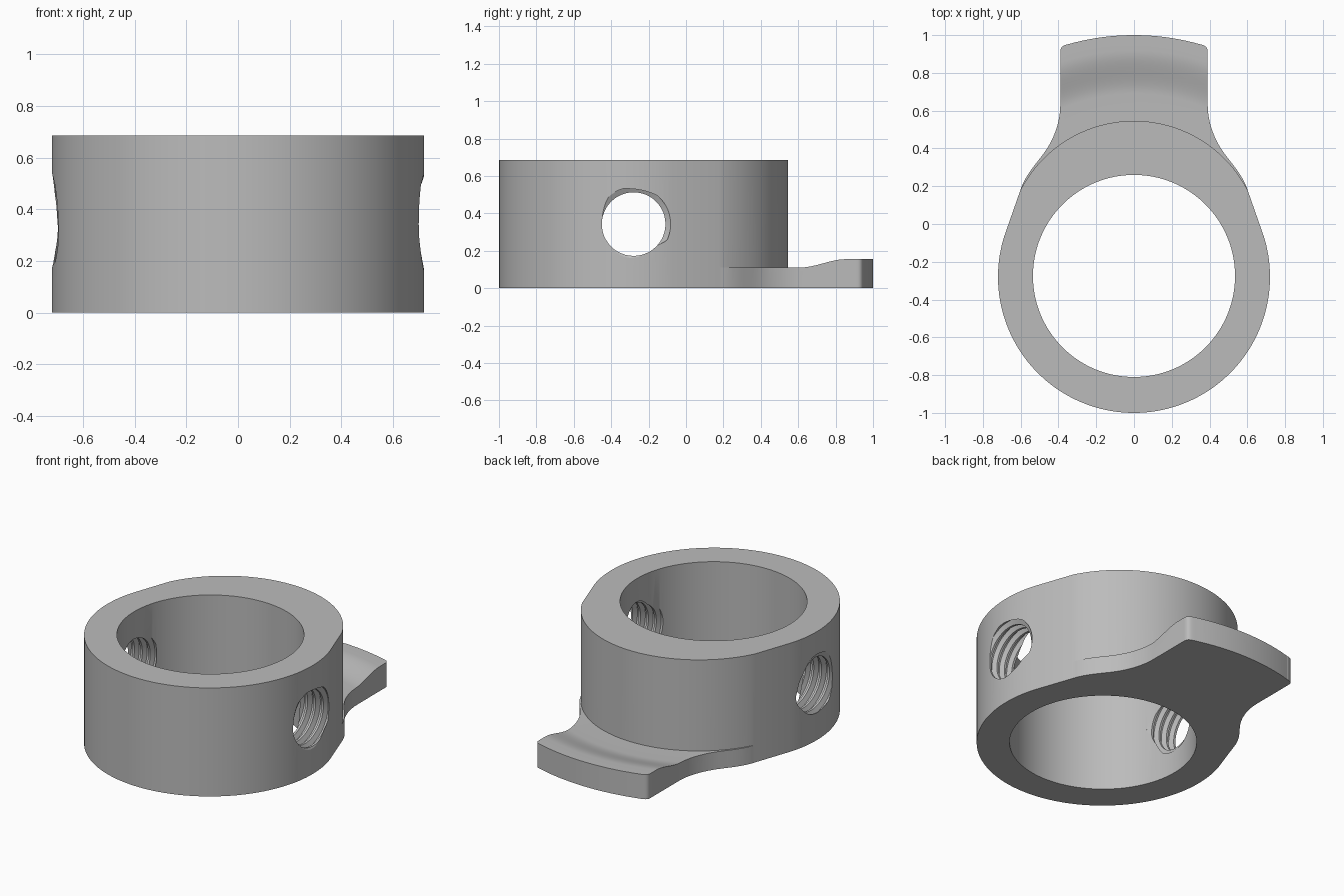
import bpy, bmesh
from math import cos, sin, pi, radians, sqrt
from mathutils import Vector
from mathutils.geometry import interpolate_bezier

if "Cube" in bpy.data.objects:
    bpy.data.objects.remove(bpy.data.objects["Cube"])

CY = -0.28            # centre of the round front
HEIGHT = 0.685

metal = bpy.data.materials.new("Plain grey metal")
metal.use_nodes = True
metal.diffuse_color = (0.5, 0.5, 0.5, 1)
metal.node_tree.nodes["Principled BSDF"].inputs["Base Color"].default_value = (0.5, 0.5, 0.5, 1)


def make_object(name, bm):
    bmesh.ops.recalc_face_normals(bm, faces=bm.faces)
    mesh = bpy.data.meshes.new(name)
    bm.to_mesh(mesh)
    bm.free()
    obj = bpy.data.objects.new(name, mesh)
    mesh.materials.append(metal)
    bpy.context.collection.objects.link(obj)
    return obj


def arc(cy, r, start, end, n):
    return [(r * cos(radians(start + (end - start) * i / n)),
             cy + r * sin(radians(start + (end - start) * i / n))) for i in range(n + 1)]


def curve(*pts):
    return [tuple(p)[:2] for p in interpolate_bezier(*[Vector((x, y, 0)) for x, y in pts], 12)]


def mirrored(half):
    """Close a right-hand outline with its mirror image."""
    pts = []
    for p in half + [(-x, y) for x, y in reversed(half)]:
        if not pts or (Vector(p) - Vector(pts[-1])).length > 1e-4:
            pts.append(p)
    if (Vector(pts[0]) - Vector(pts[-1])).length < 1e-4:
        pts.pop()
    return pts


def prism(name, outline, z0, z1):
    bm = bmesh.new()
    face = bm.faces.new([bm.verts.new((x, y, z0)) for x, y in outline])
    top = bmesh.ops.extrude_face_region(bm, geom=[face], use_keep_orig=True)["geom"]
    bmesh.ops.translate(bm, vec=(0, 0, z1 - z0),
                        verts=[v for v in top if isinstance(v, bmesh.types.BMVert)])
    return make_object(name, bm)


def boolean(target, other, operation):
    mod = target.modifiers.new(operation, "BOOLEAN")
    mod.operation, mod.object, mod.solver = operation, other, "EXACT"
    bpy.context.view_layer.objects.active = target
    bpy.ops.object.modifier_apply(modifier=mod.name)
    bpy.data.objects.remove(other)


# Collar: round front, straight flanks, slightly tighter back
collar = prism("threaded_collar_with_tab",
               mirrored(arc(CY, 0.72, -90, 17, 52) + arc(-0.13, 0.676, 27, 90, 30)), 0, HEIGHT)

# Tab outline: concave shoulders, rounded corners, arched end
tab = prism("tab", mirrored(
    [(0.58, 0.1)]
    + curve((0.604, 0.172), (0.58, 0.25), (0.53, 0.305), (0.50, 0.345))
    + curve((0.50, 0.345), (0.43, 0.43), (0.39, 0.53), (0.39, 0.635))
    + curve((0.39, 0.91), (0.39, 0.94), (0.375, 0.945), (0.345, 0.953))
    + arc(CY, 1.28, 74.4, 90, 12)), 0, 0.5)

# Tab thickness: a stepped-up lip swept around the collar centre
section = [(0.4, -0.1), (0.4, 0.11)]
for i in range(13):
    t = i / 12
    section.append((0.97 + 0.23 * t, 0.11 + 0.045 * t * t * (3 - 2 * t)))
section += [(1.5, 0.155), (1.5, -0.1)]
bm = bmesh.new()
face = bm.faces.new([bm.verts.new((r * cos(radians(15)), CY + r * sin(radians(15)), z))
                     for r, z in section])
bmesh.ops.spin(bm, geom=[face] + list(face.edges) + list(face.verts), cent=(0, CY, 0),
               axis=(0, 0, 1), angle=radians(150), steps=75, use_duplicate=False)
# Close the starting end if the sweep consumed it
bmesh.ops.holes_fill(bm, edges=[e for e in bm.edges if e.is_boundary])
boolean(tab, make_object("lip_helper", bm), "INTERSECT")
boolean(collar, tab, "UNION")

# Central bore
boolean(collar, prism("bore_cutter", arc(-0.275, 0.535, 0, 360, 128)[:-1], -0.2, 1), "DIFFERENCE")

# Threaded cross hole: a screw-shaped cutter running through both walls
PITCH, TURNS, SIDES = 0.055, 32, 48
radii = [0.17, 0.17, 0.198, 0.198]
steps = len(radii)
bm = bmesh.new()
rows = TURNS * steps
grid = [[bm.verts.new(((k / steps + j / SIDES - TURNS / 2) * PITCH,
                       CY + radii[k % steps] * cos(2 * pi * j / SIDES),
                       HEIGHT / 2 + radii[k % steps] * sin(2 * pi * j / SIDES)))
         for j in range(SIDES)] for k in range(rows)]
for k in range(rows - 1):
    for j in range(SIDES - 1):
        bm.faces.new((grid[k][j], grid[k][j + 1], grid[k + 1][j + 1], grid[k + 1][j]))
    if k + steps + 1 < rows:      # seam joins one full turn further on
        bm.faces.new((grid[k][-1], grid[k + steps][0], grid[k + steps + 1][0], grid[k + 1][-1]))
ends = [bm.verts.new((s * 1.1, CY, HEIGHT / 2)) for s in (-1, 1)]
for edge in [e for e in bm.edges if e.is_boundary]:
    a, b = edge.verts
    bm.faces.new((a, b, ends[0] if a.co.x < 0 else ends[1]))
boolean(collar, make_object("thread_cutter", bm), "DIFFERENCE")

# Smooth curved walls, crisp edges
bpy.ops.object.select_all(action="DESELECT")
collar.select_set(True)
bpy.context.view_layer.objects.active = collar
bpy.ops.object.shade_smooth_by_angle(angle=radians(25))
